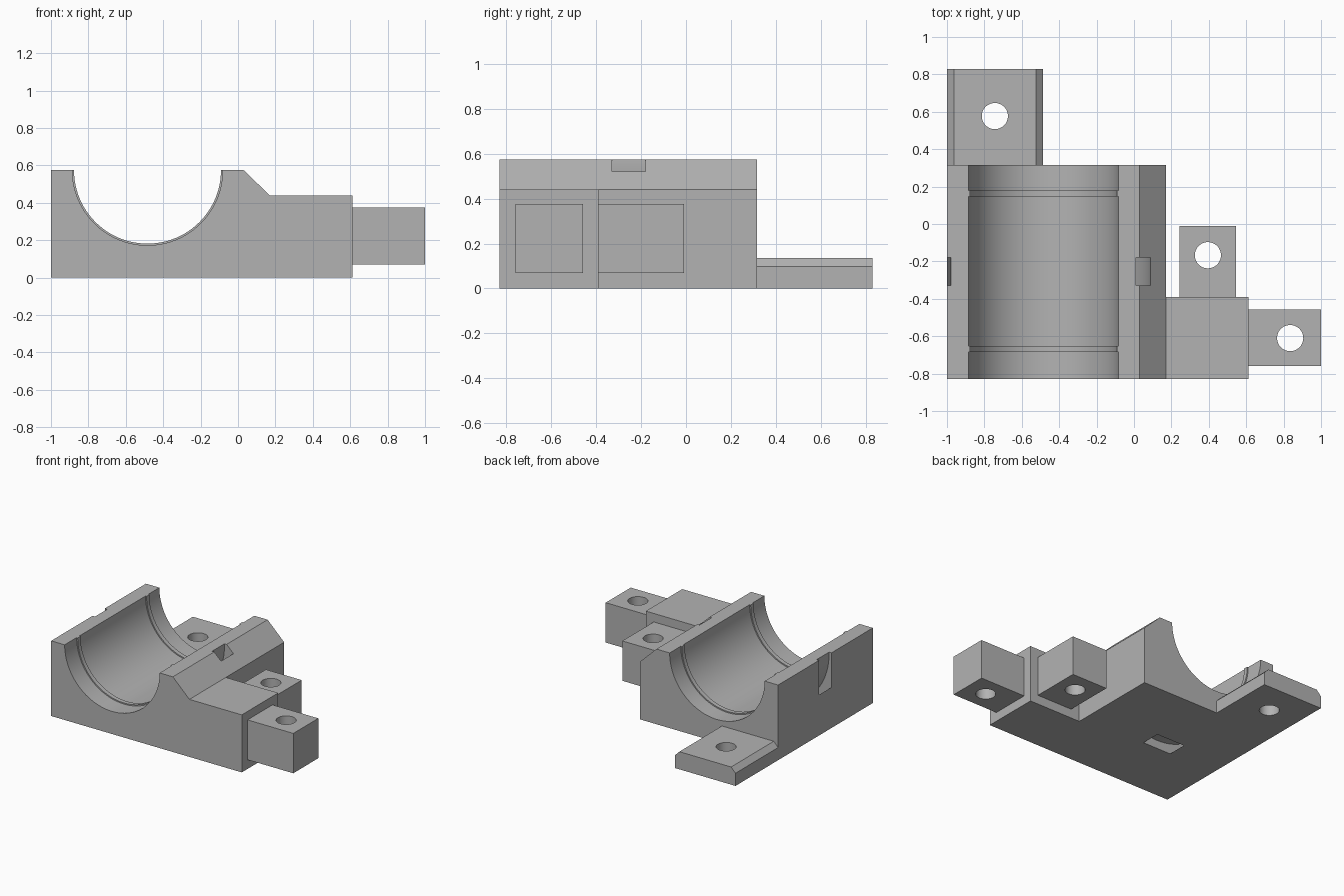
import bpy, bmesh, math
from mathutils import Vector

cube = bpy.data.objects.get("Cube")
if cube:
    bpy.data.objects.remove(cube, do_unlink=True)

GREY = (0.45, 0.45, 0.45, 1.0)
mat = bpy.data.materials.new("mid grey")
mat.use_nodes = True
mat.diffuse_color = GREY
mat.node_tree.nodes["Principled BSDF"].inputs["Base Color"].default_value = GREY

BORE_X, TOP = -0.484, 0.575
FRONT, BACK = -0.83, 0.315


def finish(name, bm):
    bmesh.ops.recalc_face_normals(bm, faces=bm.faces)
    me = bpy.data.meshes.new(name)
    bm.to_mesh(me)
    bm.free()
    me.materials.append(mat)
    ob = bpy.data.objects.new(name, me)
    bpy.context.collection.objects.link(ob)
    return ob


def extrude_profile(name, xz, y0, y1):
    """Prism from an x-z outline, running along y."""
    bm = bmesh.new()
    face = bm.faces.new([bm.verts.new((x, y0, z)) for x, z in xz])
    new = bmesh.ops.extrude_face_region(bm, geom=[face])["geom"]
    verts = [v for v in new if isinstance(v, bmesh.types.BMVert)]
    bmesh.ops.translate(bm, verts=verts, vec=(0, y1 - y0, 0))
    return finish(name, bm)


def box(name, x0, x1, y0, y1, z0, z1):
    return extrude_profile(name, [(x0, z0), (x1, z0), (x1, z1), (x0, z1)], y0, y1)


def lathe(name, ry, cx, cz, closed, steps=96):
    """Revolve (radius, y) points about an axis along y."""
    bm = bmesh.new()
    vs = [bm.verts.new((cx + r, y, cz)) for r, y in ry]
    pairs = list(zip(vs, vs[1:])) + ([(vs[-1], vs[0])] if closed else [])
    edges = [bm.edges.new(p) for p in pairs]
    bmesh.ops.spin(bm, geom=vs + edges, cent=(cx, 0, cz), axis=(0, 1, 0),
                   angle=math.tau, steps=steps)
    bmesh.ops.remove_doubles(bm, verts=bm.verts, dist=1e-5)
    return finish(name, bm)


def drill(name, x, y):
    """Vertical round cutter for a screw hole."""
    bm = bmesh.new()
    bmesh.ops.create_cone(bm, cap_ends=True, segments=48, radius1=0.07,
                          radius2=0.07, depth=2)
    bmesh.ops.translate(bm, verts=bm.verts, vec=Vector((x, y, 0)))
    return finish(name, bm)


def cut(ob, cutter):
    cutter.hide_render = True
    mod = ob.modifiers.new("cut", 'BOOLEAN')
    mod.operation, mod.solver, mod.object = 'DIFFERENCE', 'EXACT', cutter
    bpy.ops.object.select_all(action='DESELECT')
    bpy.context.view_layer.objects.active = ob
    ob.select_set(True)
    bpy.ops.object.modifier_apply(modifier=mod.name)
    bpy.data.objects.remove(cutter, do_unlink=True)


# Cradle body with one sloped upper edge
body = extrude_profile("cradle_body", [(-1, 0), (0.17, 0), (0.17, 0.44),
                                       (0.03, TOP), (-1, TOP)], FRONT, BACK)

# Half-round bore with two thin retaining ribs
R, RIB = 0.402, 0.393
bore = [(0, -1), (R, -1)]
for y0, y1 in ((-0.685, -0.652), (0.147, 0.18)):
    bore += [(R, y0), (RIB, y0), (RIB, y1), (R, y1)]
bore += [(R, 1), (0, 1)]
cut(body, lathe("bore_cutter", bore, BORE_X, TOP, False))

# Curved strap channel running under the bore
strap = [(0.496, -0.33), (0.573, -0.33), (0.573, -0.18), (0.496, -0.18)]
cut(body, lathe("strap_cutter", strap, BORE_X, 0.56, True))

# Side block carrying two drilled lugs
block = box("side_block", 0.17, 0.613, FRONT, -0.39, 0, 0.44)
side_lug = box("side_lug", 0.613, 1, -0.76, -0.458, 0.07, 0.375)
cut(side_lug, drill("side_drill", 0.835, -0.61))
rear_lug = box("rear_lug", 0.243, 0.546, -0.39, -0.01, 0.07, 0.375)
cut(rear_lug, drill("rear_drill", 0.395, -0.167))

# Rear mounting flange with chamfered long edges
flange = extrude_profile("rear_flange", [(-1, 0), (-0.487, 0), (-0.487, 0.097),
                                         (-0.525, 0.135), (-0.963, 0.135),
                                         (-1, 0.097)], BACK, 0.83)
cut(flange, drill("flange_drill", -0.744, 0.577))

# Smooth the round walls, keep the corners sharp
bpy.ops.object.select_all(action='DESELECT')
for ob in (body, block, side_lug, rear_lug, flange):
    ob.select_set(True)
bpy.context.view_layer.objects.active = body
bpy.ops.object.shade_smooth_by_angle(angle=math.radians(30))
